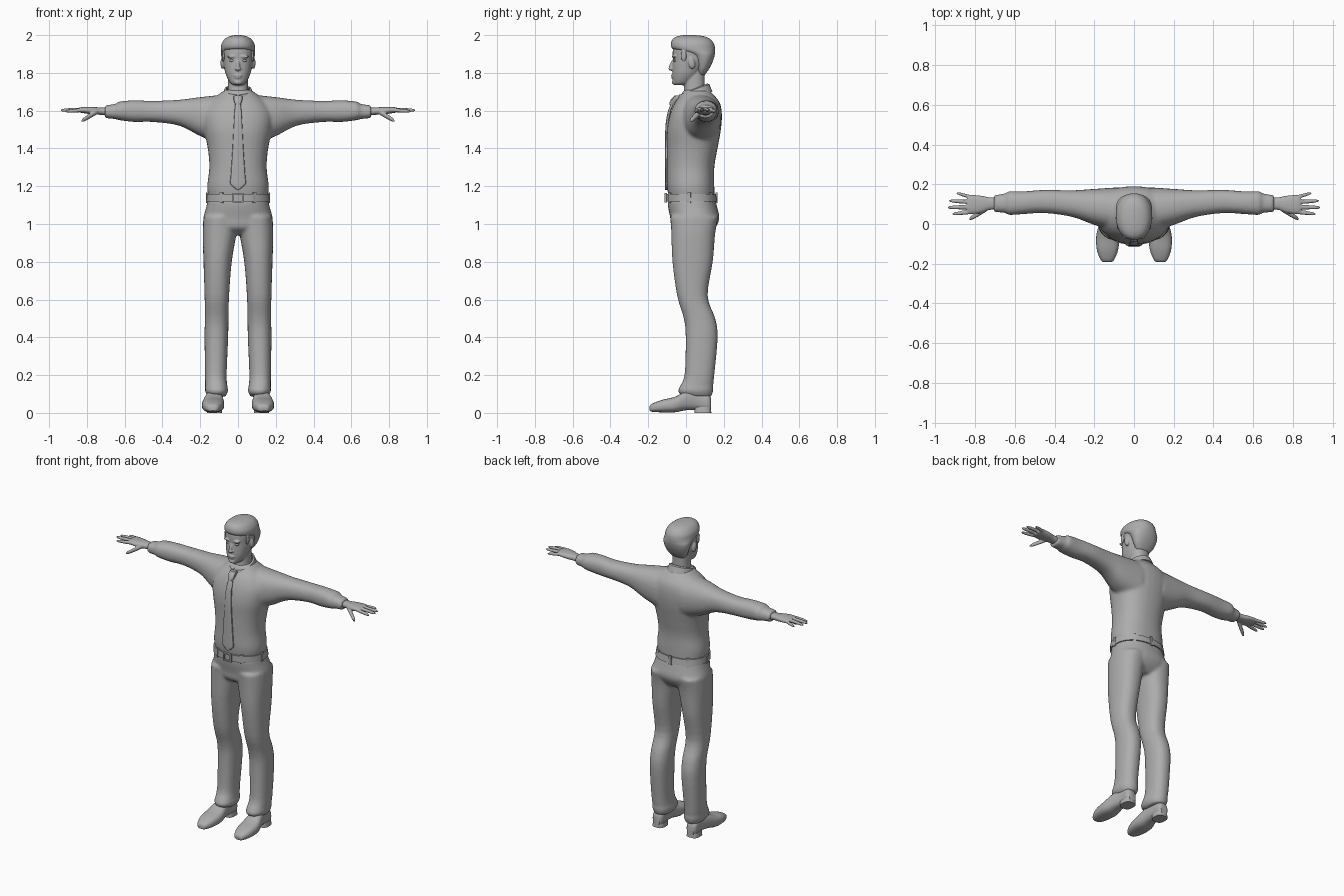
import bpy, bmesh, math
from mathutils import Vector, Matrix

grey = bpy.data.materials.new("plain_grey")
grey.diffuse_color = (0.42, 0.42, 0.42, 1)
AXES = {'x': (0, 1, 2), 'y': (1, 0, 2), 'z': (2, 0, 1)}


def spline(rings, steps):
    """Smooth a list of ring tuples with a Catmull-Rom curve."""
    out = []
    for i in range(len(rings) - 1):
        p = [rings[min(max(i + k, 0), len(rings) - 1)] for k in (-1, 0, 1, 2)]
        for s in range(steps):
            t = s / steps
            out.append([0.5 * (2*b + (c-a)*t + (2*a-5*b+4*c-d)*t*t + (3*b-a-3*c+d)*t**3)
                        for a, b, c, d in zip(*p)])
    return out + [list(rings[-1])]


def loft(bm, axis, rings, n=24, power=2.3, steps=4, sides=(1,), caps=True):
    """Rings are (position, min u, max u, min v, max v) along an axis."""
    a, u, v = AXES[axis]
    for side in sides:
        loops = []
        for t, u0, u1, v0, v1 in spline(rings, steps):
            loop = []
            for k in range(n):
                ang = 2 * math.pi * k / n
                cu, cv = math.cos(ang), math.sin(ang)
                co = [0, 0, 0]
                co[a] = t
                co[u] = (u0+u1)/2 + (u1-u0)/2 * math.copysign(abs(cu)**(2/power), cu)
                co[v] = (v0+v1)/2 + (v1-v0)/2 * math.copysign(abs(cv)**(2/power), cv)
                co[0] *= side
                loop.append(bm.verts.new(co))
            loops.append(loop)
        for l0, l1 in zip(loops, loops[1:]):
            for k in range(n):
                bm.faces.new((l0[k], l0[(k+1) % n], l1[(k+1) % n], l1[k]))
        if caps:
            bm.faces.new(loops[0])
            bm.faces.new(loops[-1])


def blob(bm, centre, size, tilt=0, sides=(1,)):
    for s in sides:
        c = Vector((centre[0] * s, centre[1], centre[2]))
        m = Matrix.Translation(c) @ Matrix.Rotation(tilt, 4, 'X') @ Matrix.Diagonal((*size, 1))
        bmesh.ops.create_uvsphere(bm, u_segments=16, v_segments=10, radius=1, matrix=m)


def box(bm, centre, size, rot=0):
    m = Matrix.Translation(centre) @ Matrix.Rotation(rot, 4, 'Z') @ Matrix.Diagonal((*size, 1))
    bmesh.ops.create_cube(bm, size=1, matrix=m)


def finish(name, bm, voxel=0, smooth=0, thick=0, angle=40):
    bmesh.ops.recalc_face_normals(bm, faces=bm.faces)
    me = bpy.data.meshes.new(name)
    bm.to_mesh(me)
    bm.free()
    ob = bpy.data.objects.new(name, me)
    bpy.context.collection.objects.link(ob)
    if thick:
        ob.modifiers.new("thickness", 'SOLIDIFY').thickness = thick
    if voxel:
        m = ob.modifiers.new("blend", 'REMESH')
        m.mode, m.voxel_size = 'VOXEL', voxel
    if smooth:
        m = ob.modifiers.new("soften", 'SMOOTH')
        m.factor, m.iterations = 0.5, smooth
    dg = bpy.context.evaluated_depsgraph_get()
    ob.data = bpy.data.meshes.new_from_object(ob.evaluated_get(dg))
    ob.modifiers.clear()
    ob.data.materials.clear()
    ob.data.materials.append(grey)
    bpy.ops.object.select_all(action='DESELECT')
    ob.select_set(True)
    bpy.context.view_layer.objects.active = ob
    bpy.ops.object.shade_smooth_by_angle(angle=math.radians(angle))
    return ob


BOTH = (1, -1)

# Shirt: torso and sleeves blended together
bm = bmesh.new()
torso = [(1.13, .155, -.09, .15), (1.2, .163, -.1, .15), (1.3, .152, -.1, .15),
         (1.4, .16, -.1, .167), (1.5, .18, -.1, .185), (1.58, .185, -.085, .19),
         (1.64, .155, -.06, .18), (1.68, .11, -.03, .15), (1.71, .07, -.01, .12)]
loft(bm, 'z', [(z, -w, w, f, b) for z, w, f, b in torso], n=32)
loft(bm, 'x', [(.08, -.04, .185, 1.42, 1.685), (.2, -.005, .177, 1.465, 1.672),
               (.31, .035, .17, 1.52, 1.658), (.45, .055, .172, 1.54, 1.652),
               (.55, .05, .165, 1.54, 1.655), (.63, .045, .165, 1.55, 1.648),
               (.645, .055, .155, 1.555, 1.637), (.705, .06, .145, 1.56, 1.628)], sides=BOTH)
finish("shirt", bm, voxel=.009, smooth=6)

# Trousers: hips and two legs blended together
bm = bmesh.new()
loft(bm, 'z', [(.945, -.15, .15, -.03, .12), (.98, -.18, .18, -.075, .155), (1.03, -.184, .184, -.083, .177),
               (1.09, -.168, .168, -.095, .165), (1.13, -.16, .16, -.098, .155)], n=32)
loft(bm, 'z', [(.085, .065, .16, .0, .135), (.13, .056, .172, -.035, .142), (.2, .06, .175, -.008, .15),
               (.4, .052, .177, -.002, .168), (.5, .05, .176, -.012, .155), (.62, .047, .177, -.047, .115),
               (.8, .033, .183, -.072, .142), (.95, .008, .187, -.078, .155), (1.04, .0, .182, -.083, .172)],
     sides=BOTH)
# Cuff folds at the ankle
loft(bm, 'z', [(.095, .06, .165, -.03, .138), (.12, .052, .176, -.043, .145), (.15, .06, .172, -.02, .143)],
     sides=BOTH)
finish("trousers", bm, voxel=.009, smooth=5)

# Shoes with heel blocks
bm = bmesh.new()
loft(bm, 'y', [(-.192, .115, .155, .012, .035), (-.18, .10, .168, .006, .048), (-.13, .08, .187, .003, .068),
               (-.06, .073, .19, .003, .085), (0, .08, .175, .014, .115), (.06, .085, .16, .016, .12),
               (.115, .088, .158, .01, .10), (.132, .10, .146, .012, .08)], power=2.6, sides=BOTH)
loft(bm, 'z', [(0, .084, .164, .045, .134), (.03, .086, .16, .045, .132)], power=3, steps=1, sides=BOTH)
finish("shoes", bm)

# Belt band, buckle and loops
bm = bmesh.new()
loft(bm, 'z', [(1.118, -.168, .168, -.105, .165), (1.16, -.164, .164, -.105, .158)], n=40, steps=1)
finish("belt", bm)
bm = bmesh.new()
for x in (-.024, .024):
    box(bm, (x, -.108, 1.139), (.008, .014, .052))
for z in (1.117, 1.161):
    box(bm, (0, -.108, z), (.056, .014, .008))
finish("belt_buckle", bm)
bm = bmesh.new()
for deg in (-122, -58, -5, 50, 90, 130, 185):
    a = math.radians(deg)
    box(bm, (.164 * math.cos(a), .028 + .134 * math.sin(a), 1.139), (.01, .018, .058), a)
finish("belt_loops", bm)

# Necktie: tapered blade and knot
bm = bmesh.new()
blade = [(1.645, .013, -.075), (1.6, .018, -.095), (1.52, .023, -.109), (1.4, .029, -.111),
         (1.25, .039, -.111), (1.21, .04, -.111), (1.18, .002, -.11)]
loft(bm, 'z', [(z, -w, w, y, y + .016) for z, w, y in reversed(blade)], n=16, power=3, steps=2)
loft(bm, 'z', [(1.632, -.014, .014, -.09, -.055), (1.66, -.024, .024, -.08, -.04),
               (1.68, -.022, .022, -.06, -.02)], n=12, power=3, steps=2)
finish("necktie", bm)

# Folded collar, low at the front and high at the back, with two points
bm = bmesh.new()
rows = []
N = 36
for row in range(3):
    loop = []
    for k in range(N + 1):
        a = math.radians(-82 + 344 * k / N)
        front = max(0, -math.sin(a))
        r = (.062, .072, .086)[row]
        z = 1.712 + .028 * math.sin(a) - (-.004, 0, .038 + .018 * front ** 3)[row]
        loop.append(bm.verts.new((r * math.cos(a), .043 + 1.12 * r * math.sin(a), z)))
    rows.append(loop)
for r0, r1 in zip(rows, rows[1:]):
    for k in range(N):
        bm.faces.new((r0[k], r0[k+1], r1[k+1], r1[k]))
finish("collar", bm, thick=.008)

# Head: skull, jaw, neck and features blended together
bm = bmesh.new()
skull = [(1.735, .025, -.06, -.01), (1.75, .044, -.068, .03), (1.79, .064, -.072, .07), (1.83, .074, -.072, .1),
         (1.87, .08, -.07, .125), (1.92, .082, -.07, .135), (1.96, .072, -.055, .12), (1.985, .04, -.02, .08)]
loft(bm, 'z', [(z, -w, w, f, b) for z, w, f, b in skull], power=2.15)
loft(bm, 'z', [(1.66, -.062, .062, -.02, .11), (1.72, -.054, .054, -.01, .1), (1.82, -.054, .054, -.01, .1)])
blob(bm, (0, -.076, 1.838), (.010, .013, .03), -.3)              # nose bridge
blob(bm, (0, -.08, 1.822), (.016, .013, .010))                   # nose tip
blob(bm, (.033, -.063, 1.886), (.026, .012, .008), 0, BOTH)      # brows
blob(bm, (0, -.070, 1.787), (.024, .010, .006))                  # upper lip
blob(bm, (0, -.068, 1.775), (.019, .010, .006))                  # lower lip
blob(bm, (0, -.062, 1.75), (.022, .014, .013))                   # chin
blob(bm, (.082, .03, 1.852), (.011, .018, .032), .2, BOTH)       # ears
finish("head", bm, voxel=.0045, smooth=3)

# Eyes
bm = bmesh.new()
blob(bm, (.031, -.058, 1.865), (.015, .010, .007), 0, BOTH)
finish("eyes", bm)

# Hair cap: short at the nape, swept over the forehead
bm = bmesh.new()
hair = [(1.79, .045, .06, .1), (1.82, .068, .055, .122), (1.86, .083, .045, .142), (1.895, .09, .02, .152),
        (1.915, .091, -.04, .154), (1.93, .091, -.074, .154), (1.955, .087, -.08, .148),
        (1.98, .07, -.07, .128), (1.994, .045, -.045, .095), (2.0, .015, -.01, .05)]
loft(bm, 'z', [(z, -w, w, f, b) for z, w, f, b in hair], n=32, power=2.2, steps=3)
blob(bm, (.078, -.012, 1.89), (.008, .016, .032), 0, BOTH)       # sideburns
finish("hair", bm, voxel=.005, smooth=2)

# Hands: palm, four fingers and a thumb
bm = bmesh.new()
loft(bm, 'x', [(.68, .075, .132, 1.572, 1.616), (.73, .07, .135, 1.578, 1.617), (.77, .055, .143, 1.58, 1.62),
               (.82, .05, .147, 1.587, 1.62), (.84, .055, .143, 1.591, 1.616)], n=16, sides=BOTH)


def digit(root, tip, r):
    """Tapered finger between two points, on both hands."""
    rings = []
    for t, k in ((0, 1), (.5, 1), (.85, .8), (1, .35)):
        p = Vector(root).lerp(Vector(tip), t)
        rings.append((p.x, p.y - r*k, p.y + r*k, p.z - r*k, p.z + r*k))
    loft(bm, 'x', rings, n=10, power=2, steps=2, sides=BOTH)


digit((.81, .062, 1.604), (.915, .05, 1.596), .0105)
digit((.81, .086, 1.606), (.94, .083, 1.602), .011)
digit((.81, .110, 1.606), (.933, .117, 1.601), .0105)
digit((.81, .133, 1.603), (.895, .156, 1.596), .0095)
digit((.745, .075, 1.595), (.83, .024, 1.545), .014)
finish("hands", bm, voxel=.0045, smooth=2)
